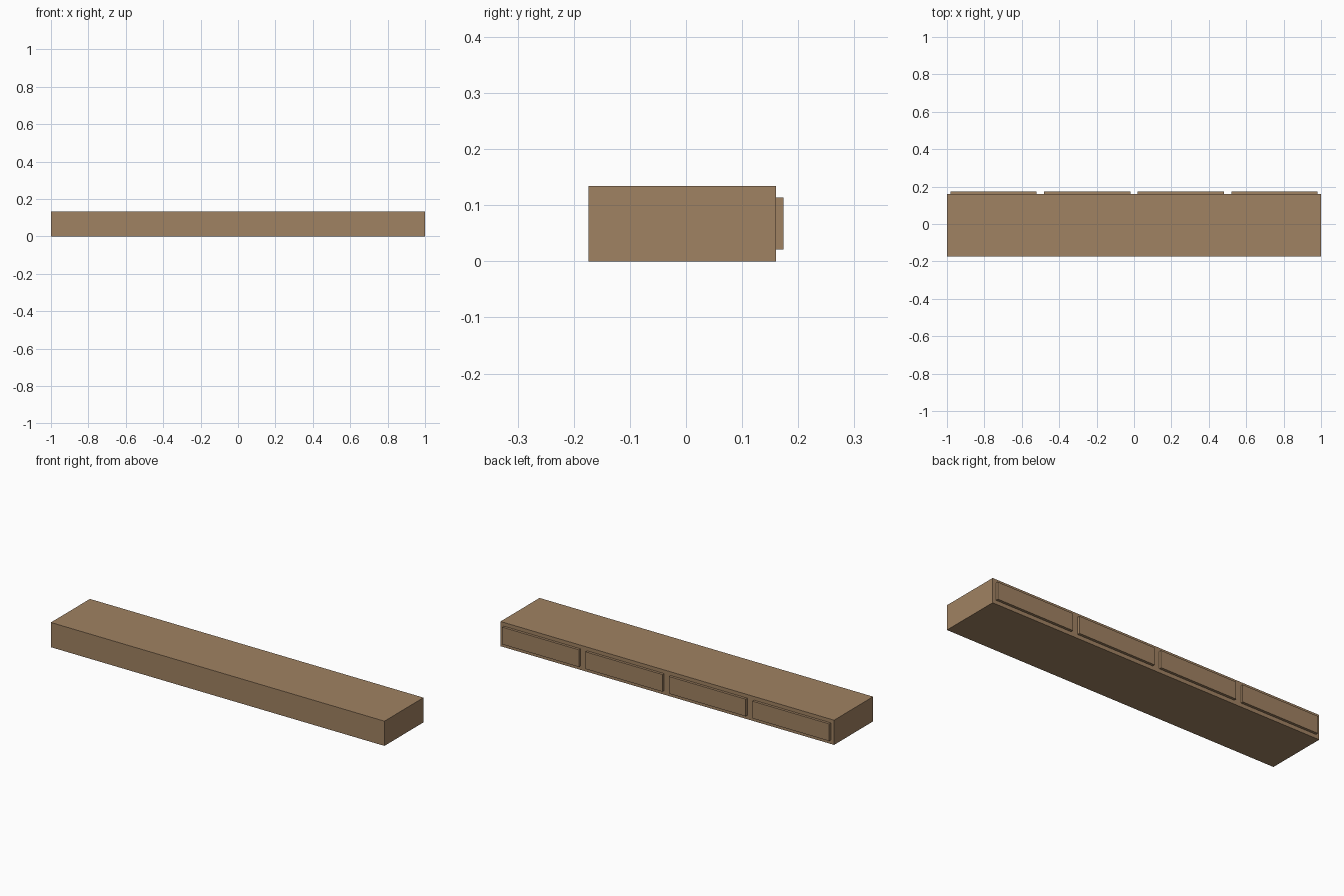
import bpy

if "Cube" in bpy.data.objects:
    bpy.data.objects.remove(bpy.data.objects["Cube"])

wood = bpy.data.materials.new("brown wood")
wood.diffuse_color = (0.352, 0.223, 0.122, 1)
wood.use_nodes = True
wood.node_tree.nodes["Principled BSDF"].inputs["Base Color"].default_value = wood.diffuse_color


def box(name, lo, hi):
    centre = [(a + b) / 2 for a, b in zip(lo, hi)]
    bpy.ops.mesh.primitive_cube_add(size=1, location=centre)
    ob = bpy.context.object
    ob.name = name
    ob.scale = [b - a for a, b in zip(lo, hi)]
    bpy.ops.object.transform_apply(location=False, rotation=False, scale=True)
    ob.data.materials.append(wood)
    return ob


# Long cabinet body
box("cabinet_body", (-1, -0.174, 0), (1, 0.16, 0.134))

# Four raised drawer fronts along the back
for i in range(4):
    x = -0.75 + 0.5 * i
    box(f"drawer_front_{i + 1}", (x - 0.23, 0.16, 0.021), (x + 0.23, 0.174, 0.114))
